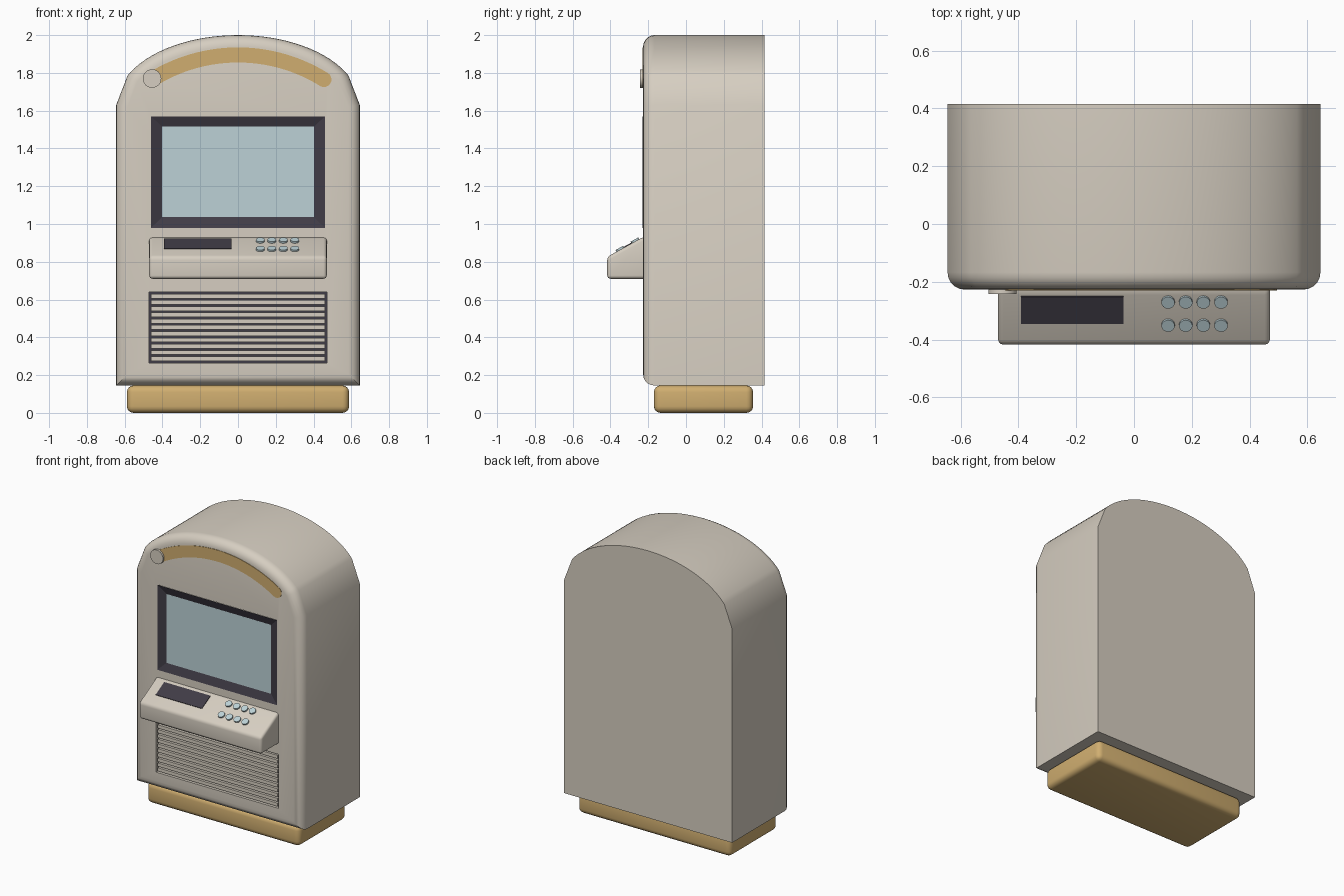
import bpy, bmesh, math
from mathutils import Matrix, Vector

if "Cube" in bpy.data.objects:
    bpy.data.objects.remove(bpy.data.objects["Cube"])

FRONT = -0.227   # y of the cabinet front
BACK = 0.415


def material(name, r, g, b):
    lin = lambda c: ((c / 255 + 0.055) / 1.055) ** 2.4
    m = bpy.data.materials.new(name)
    m.diffuse_color = (lin(r), lin(g), lin(b), 1)
    m.use_nodes = True
    m.node_tree.nodes["Principled BSDF"].inputs["Base Color"].default_value = m.diffuse_color
    return m


BEIGE = material("warm_beige", 214, 206, 193)
GOLD = material("tan_gold", 208, 174, 112)
DARK = material("charcoal", 64, 60, 70)
GLASS = material("pale_blue", 188, 209, 214)


def finish(bm, name, mat):
    bmesh.ops.recalc_face_normals(bm, faces=bm.faces)
    me = bpy.data.meshes.new(name)
    bm.to_mesh(me)
    bm.free()
    ob = bpy.data.objects.new(name, me)
    bpy.context.collection.objects.link(ob)
    me.materials.append(mat)
    return ob


def activate(ob):
    bpy.ops.object.select_all(action='DESELECT')
    ob.select_set(True)
    bpy.context.view_layer.objects.active = ob


def smooth(ob):
    activate(ob)
    bpy.ops.object.shade_smooth_by_angle(angle=math.radians(32))
    return ob


def prism(points, depth):
    """Extrude a closed 3D outline along a vector; returns bmesh and first cap."""
    bm = bmesh.new()
    a = [bm.verts.new(p) for p in points]
    b = [bm.verts.new(Vector(p) + Vector(depth)) for p in points]
    cap = bm.faces.new(a)
    bm.faces.new(b[::-1])
    n = len(a)
    for i in range(n):
        bm.faces.new((a[i], b[i], b[(i + 1) % n], a[(i + 1) % n]))
    return bm, cap


def bevel(bm, edges, r, seg):
    bmesh.ops.recalc_face_normals(bm, faces=bm.faces)
    bmesh.ops.bevel(bm, geom=edges, offset=r, segments=seg, profile=0.5,
                    affect='EDGES', clamp_overlap=False)


def box(name, x0, x1, y0, y1, z0, z1, mat, r=0, seg=4):
    bm, _ = prism([(x0, y0, z0), (x1, y0, z0), (x1, y0, z1), (x0, y0, z1)], (0, y1 - y0, 0))
    if r:
        bevel(bm, bm.edges[:], r, seg)
    return finish(bm, name, mat)


# cabinet body: straight sides, shoulders and elliptical top, rounded front edge
arc = [math.radians(25 + 130 * i / 32) for i in range(33)]
outline = [(-0.645, 0.145), (0.645, 0.145), (0.645, 1.63)]
outline += [(0.645 * math.cos(t), 1.63 + 0.37 * math.sin(t)) for t in arc]
outline.append((-0.645, 1.63))
bm, cap = prism([(x, FRONT, z) for x, z in outline], (0, BACK - FRONT, 0))
bevel(bm, list(cap.edges), 0.06, 5)
body = finish(bm, "cabinet_body", BEIGE)

# recesses for the screen and the vent
for z0, z1, depth in ((0.98, 1.57, 0.06), (0.265, 0.64, 0.035)):
    w = 0.46 if z0 > 0.9 else 0.47
    cutter = box("recess_cutter", -w, w, -0.4, FRONT + depth, z0, z1, BEIGE)
    cutter.hide_render = True
    mod = body.modifiers.new("recess", 'BOOLEAN')
    mod.operation = 'DIFFERENCE'
    mod.solver = 'EXACT'
    mod.object = cutter
    activate(body)
    bpy.ops.object.modifier_apply(modifier=mod.name)
    bpy.data.objects.remove(cutter)
smooth(body)

# base plinth
smooth(box("base_plinth", -0.588, 0.588, -0.17, 0.355, 0, 0.145, GOLD, 0.035))

# screen surround sloping inward, and the glass
bm = bmesh.new()
loops = []
for x, z0, z1, y in ((0.46, 0.98, 1.57, FRONT - 0.002), (0.40, 1.038, 1.513, FRONT + 0.018)):
    loops.append([bm.verts.new((sx * x, y, z)) for sx, z in ((-1, z0), (1, z0), (1, z1), (-1, z1))])
for i in range(4):
    j = (i + 1) % 4
    f = bm.faces.new((loops[0][i], loops[0][j], loops[1][j], loops[1][i]))
finish(bm, "screen_surround", DARK)
box("screen_glass", -0.402, 0.402, FRONT + 0.017, FRONT + 0.025, 1.036, 1.515, GLASS)

# vent: dark backing and a stack of slats
box("vent_backing", -0.47, 0.47, FRONT + 0.024, FRONT + 0.034, 0.265, 0.64, DARK)
N = 11
pitch = 0.365 / N
for i in range(N):
    z = 0.27 + pitch * (i + 0.5)
    box(f"vent_slat_{i + 1}", -0.46, 0.46, FRONT + 0.002, FRONT + 0.026,
        z - 0.0115, z + 0.0115, BEIGE)

# control console with sloping top
side = [(-0.19, 0.71), (-0.417, 0.71), (-0.417, 0.826), (-0.23, 0.93), (-0.19, 0.93)]
bm, _ = prism([(-0.47, y, z) for y, z in side], (0.94, 0, 0))
bevel(bm, bm.edges[:], 0.018, 4)
smooth(finish(bm, "control_console", BEIGE))

# frame of the sloping surface: local z is the surface normal
slope = math.atan2(0.104, 0.187)


def on_slope(x, y):
    z = 0.93 + (y + 0.23) * math.tan(slope)
    return Matrix.Translation((x, y, z)) @ Matrix.Rotation(slope, 4, 'X')


# dark key panel
bm = bmesh.new()
bmesh.ops.create_cube(bm, size=1, matrix=on_slope(-0.213, -0.297)
                      @ Matrix.Diagonal((0.355, 0.108, 0.008, 1)))
finish(bm, "key_panel", DARK)

# two rows of round buttons
for row, y in enumerate((-0.268, -0.348)):
    for col in range(4):
        bm = bmesh.new()
        bmesh.ops.create_cone(bm, cap_ends=True, segments=24, radius1=0.023, radius2=0.023,
                              depth=0.02, matrix=on_slope(0.118 + 0.061 * col, y))
        smooth(finish(bm, f"button_{row + 1}_{col + 1}", GLASS))

# curved gold band with a rounded right end
R, cz, half = 0.861, 1.895 - 0.861, 0.04
a0, a1 = math.asin(-0.455 / R), math.asin(0.455 / R)
steps = [a0 + (a1 - a0) * i / 32 for i in range(33)]
pt = lambda a, r: (r * math.sin(a), FRONT - 0.003, cz + r * math.cos(a))
band = [pt(a, R + half) for a in steps]
ex, _, ez = pt(a1, R)
for i in range(1, 10):
    b = a1 + math.pi * i / 10
    band.append((ex + half * math.sin(b), FRONT - 0.003, ez + half * math.cos(b)))
band += [pt(a, R - half) for a in reversed(steps)]
bm, _ = prism(band, (0, 0.006, 0))
finish(bm, "arched_band", GOLD)

# round cap on the left end of the band
bm = bmesh.new()
bmesh.ops.create_cone(bm, cap_ends=True, segments=32, radius1=0.049, radius2=0.049, depth=0.04,
                      matrix=Matrix.Translation((-0.455, FRONT + 0.004, 1.77))
                      @ Matrix.Rotation(math.pi / 2, 4, 'X'))
smooth(finish(bm, "band_end_cap", BEIGE))
